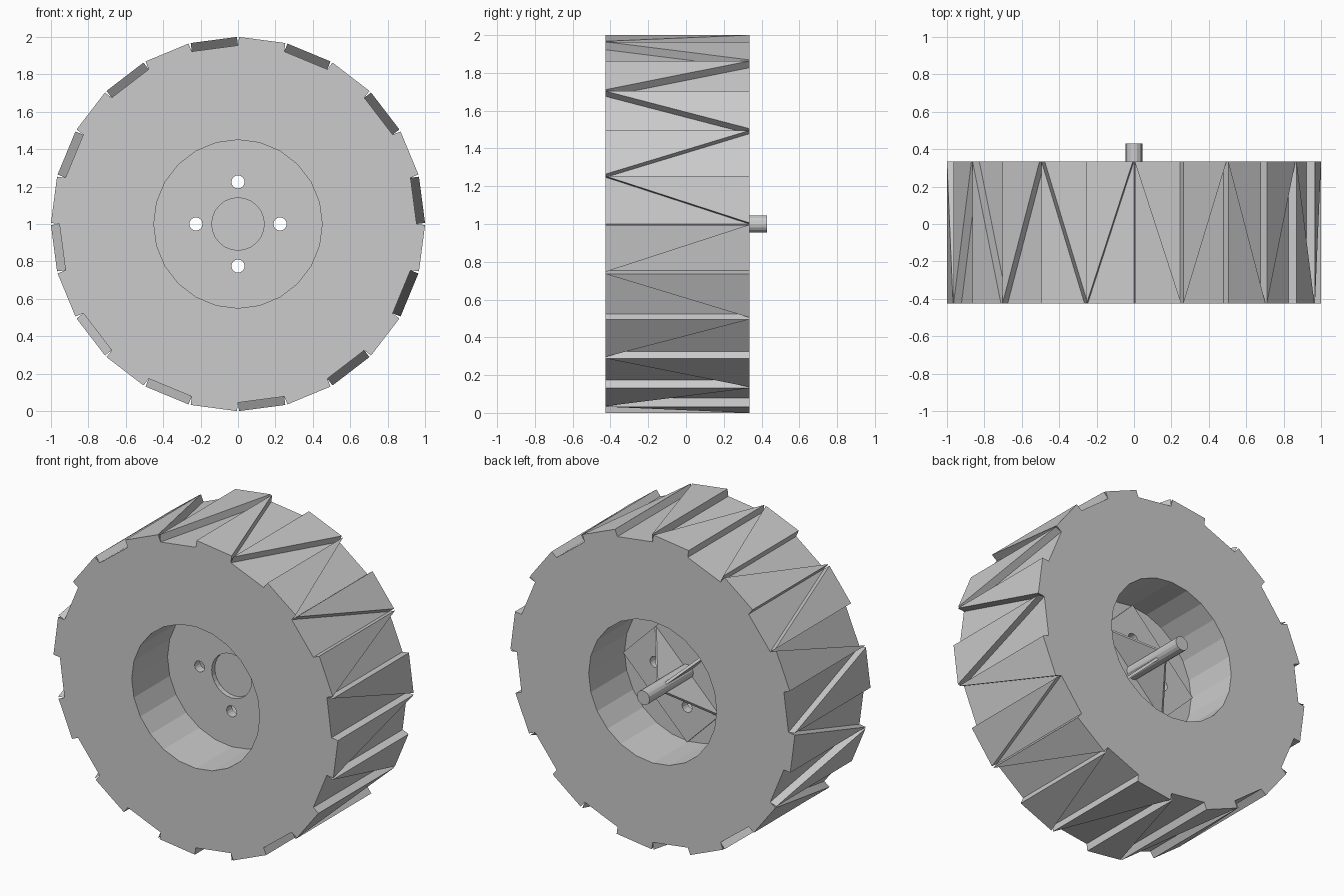
import bpy, bmesh
from math import sin, cos, pi
from mathutils import Vector

if "Cube" in bpy.data.objects:
    bpy.data.objects.remove(bpy.data.objects["Cube"])

FRONT, BACK = -0.425, 0.335      # tyre side planes
R_TYRE, R_BORE, LUG = 0.955, 0.45, 0.0455
N = 24


def polar(r, a, y):
    return Vector((r * cos(a), y, 1 + r * sin(a)))


def finish(name, bm):
    bmesh.ops.recalc_face_normals(bm, faces=bm.faces)
    me = bpy.data.meshes.new(name)
    bm.to_mesh(me)
    bm.free()
    ob = bpy.data.objects.new(name, me)
    bpy.context.collection.objects.link(ob)
    return ob


def prism(bm, pts, offset):
    """Closed prism from a planar outline moved by offset."""
    a = [bm.verts.new(p) for p in pts]
    b = [bm.verts.new(p + offset) for p in pts]
    bm.faces.new(a)
    bm.faces.new(b[::-1])
    n = len(a)
    for i in range(n):
        j = (i + 1) % n
        bm.faces.new((a[i], b[i], b[j], a[j]))


def disc(name, r, y0, y1, sides, x=0, z=0):
    bm = bmesh.new()
    pts = [polar(r, 2 * pi * i / sides, y0) + Vector((x, 0, z)) for i in range(sides)]
    prism(bm, pts, Vector((0, y1 - y0, 0)))
    return finish(name, bm)


def cut(target, cutter):
    mod = target.modifiers.new("cut", 'BOOLEAN')
    mod.operation, mod.solver, mod.object = 'DIFFERENCE', 'EXACT', cutter
    bpy.context.view_layer.objects.active = target
    bpy.ops.object.modifier_apply(modifier=mod.name)


# Tyre ring: rectangular section swept round the axle
bm = bmesh.new()
section = [(R_BORE, FRONT), (R_TYRE, FRONT), (R_TYRE, BACK), (R_BORE, BACK)]
rings = [[bm.verts.new(polar(r, 2 * pi * i / N, y)) for r, y in section] for i in range(N)]
for i in range(N):
    p, q = rings[i], rings[(i + 1) % N]
    for k in range(4):
        m = (k + 1) % 4
        bm.faces.new((p[k], p[m], q[m], q[k]))
finish("tyre", bm)

# Tread lugs: one raised triangle on each facet, alternating front and back
bm = bmesh.new()
for i in range(N):
    lo, hi = 2 * pi * i / N, 2 * pi * (i + 1) / N
    y = FRONT if i % 2 else BACK
    tri = [polar(R_TYRE, lo, y), polar(R_TYRE, hi, y), polar(R_TYRE, hi, FRONT + BACK - y)]
    mid = (lo + hi) / 2
    prism(bm, tri, Vector((cos(mid), 0, sin(mid))) * LUG)
finish("tread_lugs", bm)

# Hub plate with a square backing plate
plate = disc("hub_plate", R_BORE + 0.02, -0.065, -0.025, N)
backing = disc("hub_backing", R_BORE, -0.03, -0.01, 4)

# Bolt holes and shallow centre recess
for k in range(4):
    a = k * pi / 2
    c = disc("bolt_hole_cutter", 0.035, -0.2, 0.2, 16, 0.225 * cos(a), 0.225 * sin(a))
    cut(plate, c)
    cut(backing, c)
    bpy.data.objects.remove(c)
c = disc("recess_cutter", 0.14, -0.2, -0.033, N)
cut(plate, c)
bpy.data.objects.remove(c)

# Axle
disc("axle", 0.045, -0.02, 0.43, 16)

# Triangular ribs bracing the axle
bm = bmesh.new()
for k in range(4):
    a = pi / 4 + k * pi / 2
    side = Vector((-sin(a), 0, cos(a))) * 0.016
    tri = [polar(r, a, y) - side / 2 for r, y in ((0.03, -0.015), (0.318, -0.015), (0.03, 0.26))]
    prism(bm, tri, side)
finish("axle_ribs", bm)
